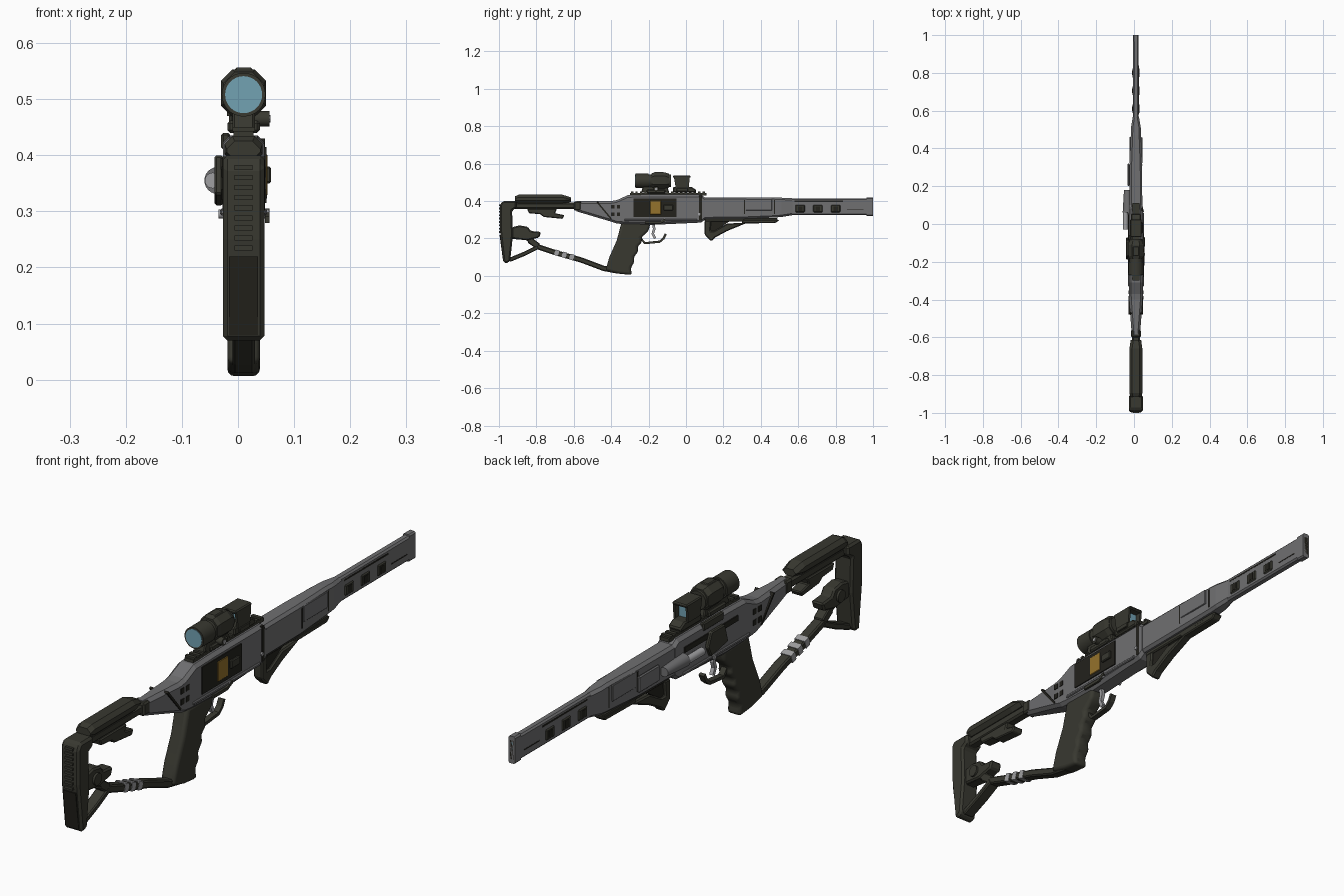
import bpy, bmesh, math
from mathutils import Vector, Matrix

if "Cube" in bpy.data.objects:
    bpy.data.objects.remove(bpy.data.objects["Cube"])

MID = .01  # centre plane of the body


def material(name, r, g, b):
    m = bpy.data.materials.new(name)
    m.use_nodes = True
    m.diffuse_color = (r, g, b, 1)
    m.node_tree.nodes["Principled BSDF"].inputs["Base Color"].default_value = (r, g, b, 1)
    return m


grey = material("gunmetal grey", .16, .16, .165)
olive = material("dark olive", .04, .04, .03)
black = material("near black", .017, .016, .012)
amber = material("amber", .3, .17, .025)
steel = material("light steel", .35, .35, .36)
glass = material("pale blue glass", .17, .36, .45)


def finish(name, bm, mat, bevel=0, segments=1, smooth=False):
    bmesh.ops.recalc_face_normals(bm, faces=bm.faces)
    mesh = bpy.data.meshes.new(name)
    bm.to_mesh(mesh)
    bm.free()
    mesh.materials.append(mat)
    obj = bpy.data.objects.new(name, mesh)
    bpy.context.collection.objects.link(obj)
    if bevel:
        mod = obj.modifiers.new("edge", "BEVEL")
        mod.width, mod.segments = bevel, segments
        mod.limit_method, mod.angle_limit = "ANGLE", math.radians(35)
    if smooth:
        bpy.ops.object.select_all(action="DESELECT")
        obj.select_set(True)
        bpy.context.view_layer.objects.active = obj
        bpy.ops.object.shade_smooth_by_angle(angle=math.radians(40))
    return obj


def bridge(bm, rings):
    """Skin a list of equal vertex rings and cap both ends."""
    n = len(rings[0])
    for a, b in zip(rings, rings[1:]):
        for i in range(n):
            bm.faces.new((a[i], a[(i + 1) % n], b[(i + 1) % n], b[i]))
    bm.faces.new(rings[0])
    bm.faces.new(rings[-1])


def prism(name, outline, half, mat, x=MID, **edge):
    """Side outline of (y, z) points, extruded across the width."""
    bm = bmesh.new()
    bridge(bm, [[bm.verts.new((x + s * half, y, z)) for y, z in outline] for s in (-1, 1)])
    return finish(name, bm, mat, **edge)


def box(name, y, z, half, mat, x=MID, **edge):
    outline = [(y[0], z[0]), (y[1], z[0]), (y[1], z[1]), (y[0], z[1])]
    return prism(name, outline, half, mat, x, **edge)


def strip(name, path, thick, half, mat, x=MID, **edge):
    """Ribbon of even thickness following a (y, z) path."""
    pts = [Vector(p) for p in path]
    sides = ([], [])
    for i, p in enumerate(pts):
        d = (pts[min(i + 1, len(pts) - 1)] - pts[max(i - 1, 0)]).normalized()
        off = Vector((-d.y, d.x)) * thick / 2
        sides[0].append(p + off)
        sides[1].append(p - off)
    return prism(name, sides[0] + sides[1][::-1], half, mat, x, **edge)


def loft(name, stations, cut, mat, **edge):
    """Chamfered box sections given as (y, half width, bottom, top)."""
    bm = bmesh.new()
    rings = []
    for y, w, lo, hi in stations:
        c = min(cut, w * .6)
        sec = [(-w, lo + c), (c - w, lo), (w - c, lo), (w, lo + c),
               (w, hi - c), (w - c, hi), (c - w, hi), (-w, hi - c)]
        rings.append([bm.verts.new((MID + x, y, z)) for x, z in sec])
    bridge(bm, rings)
    return finish(name, bm, mat, **edge)


def tube(name, start, end, r1, r2, mat, sides=24):
    a, b = Vector(start), Vector(end)
    bm = bmesh.new()
    turn = (b - a).to_track_quat("Z", "Y").to_matrix().to_4x4()
    bmesh.ops.create_cone(bm, cap_ends=True, segments=sides, radius1=r1, radius2=r2,
                          depth=(b - a).length, matrix=Matrix.Translation((a + b) / 2) @ turn)
    return finish(name, bm, mat, smooth=True)


# Receiver and its panels
loft("receiver", [(-.585, .022, .345, .4), (-.4, .036, .29, .4), (-.37, .037, .28, .405),
                  (-.31, .037, .275, .432), (-.2, .037, .272, .435), (.08, .037, .285, .435),
                  (.1, .036, .3, .42)], .012, grey)
strip("rear_seam", [(-.475, .395), (-.4, .305)], .008, .038, black)
for side in (-1, 1):
    for i, z in enumerate((.33, .37)):
        for y in (-.39, -.36):
            box("rear_vent", (y - .01, y + .008), (z - .01, z + .01), .003, black, MID + side * .036)
    box("lower_rib", (-.33, .06), (.293, .305), .005, grey, MID + side * .037, bevel=.003)
    tube("body_pin", (MID + side * .03, -.12, .295), (MID + side * .045, -.12, .295), .008, .008, steel, 12)
    tube("front_pin", (MID + side * .03, .07, .33), (MID + side * .042, .07, .33), .007, .007, steel, 12)
box("side_panel", (-.28, -.05), (.315, .415), .004, black, MID + .037)
box("amber_cell", (-.195, -.13), (.325, .405), .005, amber, MID + .038, bevel=.006)
box("panel_latch", (-.12, -.07), (.35, .38), .006, olive, MID + .043, bevel=.003)
box("panel_front_clamp", (.07, .085), (.3, .43), .004, black, MID + .034)
strip("side_lever", [(-.22, .285), (-.14, .285), (-.11, .3)], .012, .004, olive, MID + .042)

# Opposite-side bolt housing and catches
tube("bolt_housing", (-.036, .06, .355), (-.036, .18, .355), .024, .017, grey)
tube("bolt_handle", (-.045, -.03, .355), (-.045, .06, .355), .014, .014, steel)
box("bolt_track", (-.26, .05), (.375, .395), .004, black, MID - .037)
prism("bolt_catch", [(-.19, .33), (-.09, .31), (-.07, .35), (-.09, .4), (-.17, .4)],
      .008, olive, -.034, bevel=.004)
box("upper_catch", (-.18, -.06), (.41, .44), .008, olive, -.022, bevel=.004)
box("forward_plate", (.2, .32), (.33, .39), .005, grey, -.029, bevel=.004)

# Handguard and barrel shroud
loft("handguard", [(.08, .034, .303, .42), (.3, .033, .305, .42), (.47, .027, .312, .42),
                   (.51, .026, .315, .418), (.57, .016, .325, .415)], .01, grey)
loft("barrel_shroud", [(.55, .015, .325, .415), (.97, .014, .325, .415)], .006, grey)
loft("muzzle_frame", [(.965, .014, .32, .42), (1, .014, .32, .42)], .005, grey)
box("muzzle_recess", (.99, 1), (.335, .405), .008, black)
for z in (.345, .37, .395):
    tube("muzzle_port", (MID, .99, z), (MID, 1, z), .006, .006, glass, 10)
for y in (.31, .47):
    box("guard_seam", (y, y + .006), (.33, .405), .034 if y < .4 else .027, black)
for side in (-1, 1):
    box("guard_inset", (.32, .46), (.35, .41), .003, grey, MID + side * .031, bevel=.002)
    for y in (.61, .705, .8):
        box("vent_block", (y - .025, y + .025), (.34, .38), .004, olive, MID + side * .015, bevel=.004)
        box("vent_hole", (y - .012, y + .012), (.348, .372), .001, black, MID + side * .019)
    box("upper_groove", (.58, .84), (.396, .402), .001, black, MID + side * .0145)
    box("shroud_line", (.86, .95), (.352, .356), .001, black, MID + side * .014)

# Angled foregrip under the handguard
box("foregrip_rail", (.1, .49), (.29, .31), .016, olive, bevel=.004)
prism("foregrip_nose", [(.3, .3), (.3, .28), (.48, .283), (.5, .3)], .018, olive, bevel=.004)
prism("angled_foregrip", [(.1, .295), (.1, .22), (.135, .185), (.155, .205), (.22, .24),
                          (.33, .285), (.22, .28), (.15, .24), (.13, .24), (.135, .295)],
      .018, olive, bevel=.005)
prism("foregrip_web", [(.13, .3), (.13, .235), (.15, .235), (.23, .29)], .01, black)

# Pistol grip, trigger and guard
prism("pistol_grip", [(-.345, .285), (-.19, .285), (-.2, .24), (-.24, .205), (-.235, .18),
                      (-.26, .155), (-.255, .13), (-.28, .1), (-.275, .075), (-.295, .045),
                      (-.29, .005), (-.36, .012), (-.43, .03), (-.41, .1), (-.37, .19)],
      .029, olive, bevel=.014, segments=3, smooth=True)
strip("trigger", [(-.175, .285), (-.17, .25), (-.178, .225), (-.165, .2)], .014, .007, steel)
strip("trigger_guard", [(-.25, .21), (-.22, .175), (-.14, .183), (-.12, .2), (-.108, .225)],
      .012, .011, olive)

# Skeleton stock frame
strip("lower_strut", [(-.36, .025), (-.44, .04), (-.56, .085), (-.7, .125), (-.79, .155),
                      (-.84, .19)], .028, .02, olive, bevel=.005)
strip("lower_brace", [(-.79, .155), (-.86, .12), (-.945, .085)], .022, .022, olive, bevel=.004)
strip("upper_brace", [(-.79, .16), (-.85, .205), (-.95, .215)], .03, .02, olive, bevel=.004)
for i in range(3):
    y = -.6 - i * .04
    strip("strut_cuff", [(y, .097 - i * -.0115), (y - .022, .104 + i * .0115)], .031, .0215, steel)
prism("stock_hinge", [(-.93, .2), (-.85, .19), (-.785, .205), (-.775, .235), (-.83, .24),
                      (-.845, .262), (-.89, .27), (-.93, .26)], .025, olive, bevel=.006)
tube("hinge_knob", (MID - .033, -.875, .228), (MID + .033, -.875, .228), .022, .022, olive, 12)

# Butt plate with rear ribs
prism("butt_plate", [(-.995, .38), (-.98, .4), (-.905, .4), (-.905, .365), (-.93, .35),
                     (-.925, .22), (-.94, .08), (-.955, .07), (-.975, .07), (-.995, .25)],
      .037, olive, bevel=.008)
for i in range(9):
    z = .23 + i * .018
    box("butt_rib", (-1, -.985), (z, z + .009), .016, olive)
prism("butt_pad", [(-.997, .22), (-.978, .08), (-.972, .08), (-.991, .22)], .026, black)

# Stock tube and cheek rest
box("stock_tube", (-.94, -.53), (.358, .392), .02, olive, bevel=.007)
loft("cheek_rest", [(-.915, .03, .392, .425), (-.895, .034, .388, .434), (-.66, .034, .388, .434),
                    (-.615, .028, .395, .42)], .014, olive)
prism("cheek_clamp", [(-.85, .36), (-.84, .335), (-.78, .33), (-.76, .315), (-.66, .305),
                      (-.65, .325), (-.7, .335), (-.69, .36)], .022, olive, bevel=.004)
box("tube_collar", (-.6, -.56), (.35, .398), .026, olive, bevel=.006)

# Top rail
box("top_rail", (-.3, .11), (.43, .443), .018, olive)
for i in range(17):
    y = -.295 + i * .024
    box("rail_tooth", (y, y + .013), (.442, .45), .02, olive)

# Optical sight
AXIS = .508


def sight_tube(name, y0, y1, r0, r1, mat):
    return tube(name, (MID, y0, AXIS), (MID, y1, AXIS), r0, r1, mat, 32)


sight_tube("eyepiece", -.27, -.2, .039, .039, olive)
sight_tube("eyepiece_lens", -.272, -.26, .033, .033, glass)
sight_tube("sight_neck", -.21, -.17, .034, .034, olive)
loft("sight_body", [(-.185, .036, .472, .548), (-.17, .04, .468, .553), (-.11, .04, .468, .553),
                    (-.09, .036, .472, .546)], .02, olive)
sight_tube("sight_front", -.1, -.08, .034, .034, olive)
box("sight_cap", (-.17, -.12), (.545, .556), .016, olive, bevel=.003)
prism("sight_mount", [(-.24, .445), (-.09, .445), (-.1, .48), (-.23, .48)], .02, olive, bevel=.004)
box("mount_clamp", (-.21, -.11), (.44, .462), .029, olive, bevel=.005)
tube("mount_knob", (MID + .02, -.16, .465), (MID + .046, -.16, .465), .014, .014, olive, 12)
tube("mount_screw", (MID + .04, -.16, .465), (MID + .048, -.16, .465), .007, .007, steel, 8)

# Open reflex sight ahead of it
prism("reflex_base", [(-.07, .445), (.05, .445), (.055, .46), (.03, .475), (-.07, .475)],
      .026, olive, bevel=.005)
for side in (-1, 1):
    prism("reflex_wall", [(-.055, .47), (.015, .47), (.02, .53), (-.065, .53)], .004, olive, MID + side * .026)
box("reflex_roof", (-.07, .025), (.525, .537), .03, olive, bevel=.004)
box("reflex_glass", (-.01, -.004), (.47, .53), .024, glass)
box("reflex_switch", (-.05, .01), (.452, .47), .004, olive, MID + .03, bevel=.002)
